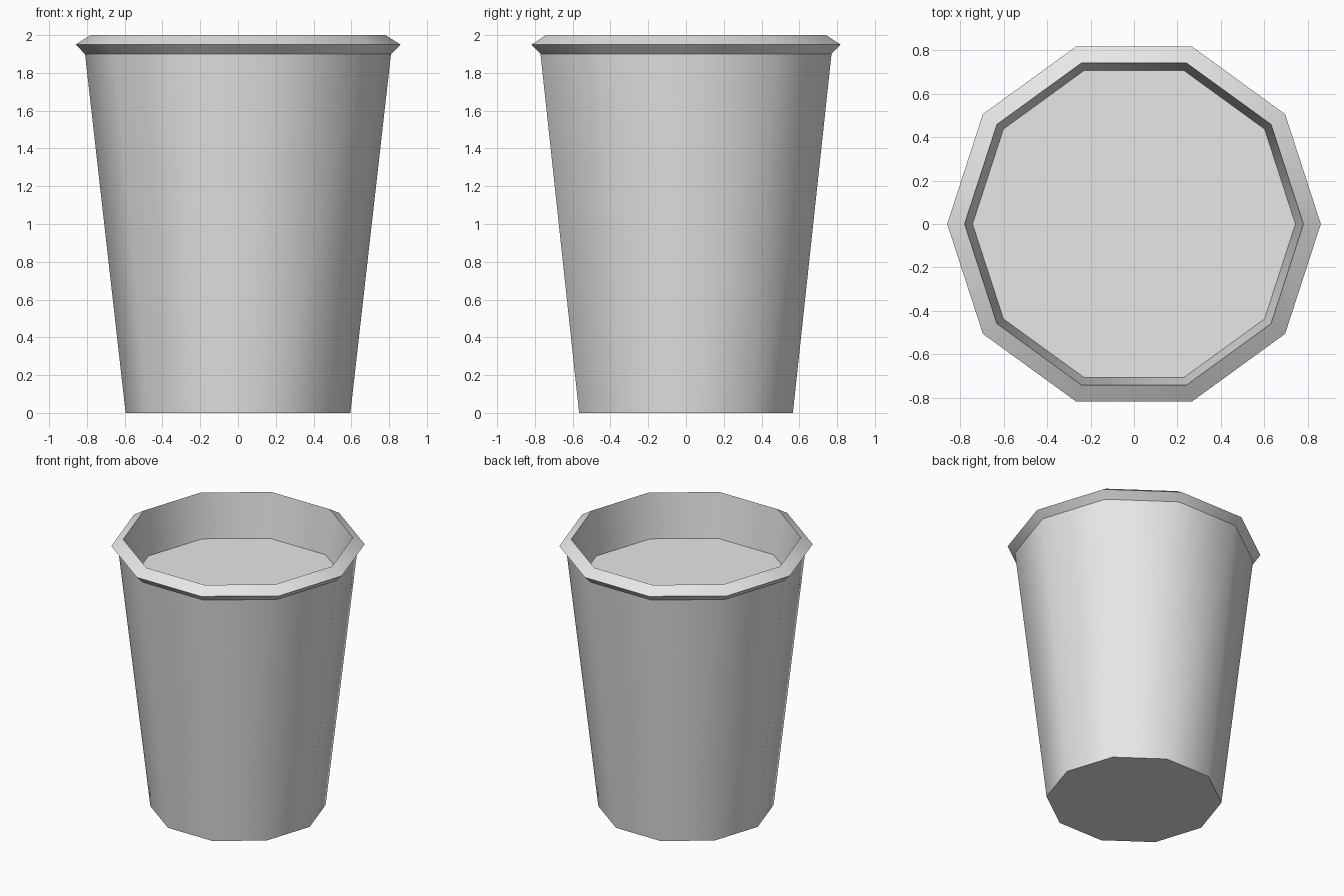
import bpy
import bmesh
from math import cos, sin, tau

cube = bpy.data.objects.get("Cube")
if cube:
    bpy.data.objects.remove(cube, do_unlink=True)

SIDES = 10


def make_material(name, rgb):
    mat = bpy.data.materials.new(name)
    mat.use_nodes = True
    color = (*rgb, 1.0)
    mat.diffuse_color = color
    mat.node_tree.nodes["Principled BSDF"].inputs["Base Color"].default_value = color
    return mat


def lathe(name, profile, mat):
    """Spin a (radius, height) profile into a capped solid with crisp rings."""
    bm = bmesh.new()
    rings = [[bm.verts.new((r * cos(tau * i / SIDES), r * sin(tau * i / SIDES), z))
              for i in range(SIDES)] for r, z in profile]
    for low, high in zip(rings, rings[1:]):
        for i in range(SIDES):
            j = (i + 1) % SIDES
            bm.faces.new((low[i], low[j], high[j], high[i])).smooth = True
    bm.faces.new(rings[0][::-1])
    bm.faces.new(rings[-1])
    # Keep the horizontal rings sharp while the walls shade smoothly around
    for edge in bm.edges:
        a, b = edge.verts
        edge.smooth = abs(a.co.z - b.co.z) > 0.001
    mesh = bpy.data.meshes.new(name)
    bm.to_mesh(mesh)
    bm.free()
    mesh.materials.append(mat)
    obj = bpy.data.objects.new(name, mesh)
    bpy.context.collection.objects.link(obj)
    return obj


grey = make_material("light grey", (0.8, 0.8, 0.8))

# Cup: base, tapered wall, flared rim, inner wall down to the fill level
lathe("cup", [(0.595, 0.0), (0.81, 1.9), (0.86, 1.95), (0.78, 2.0), (0.743, 1.67)], grey)
